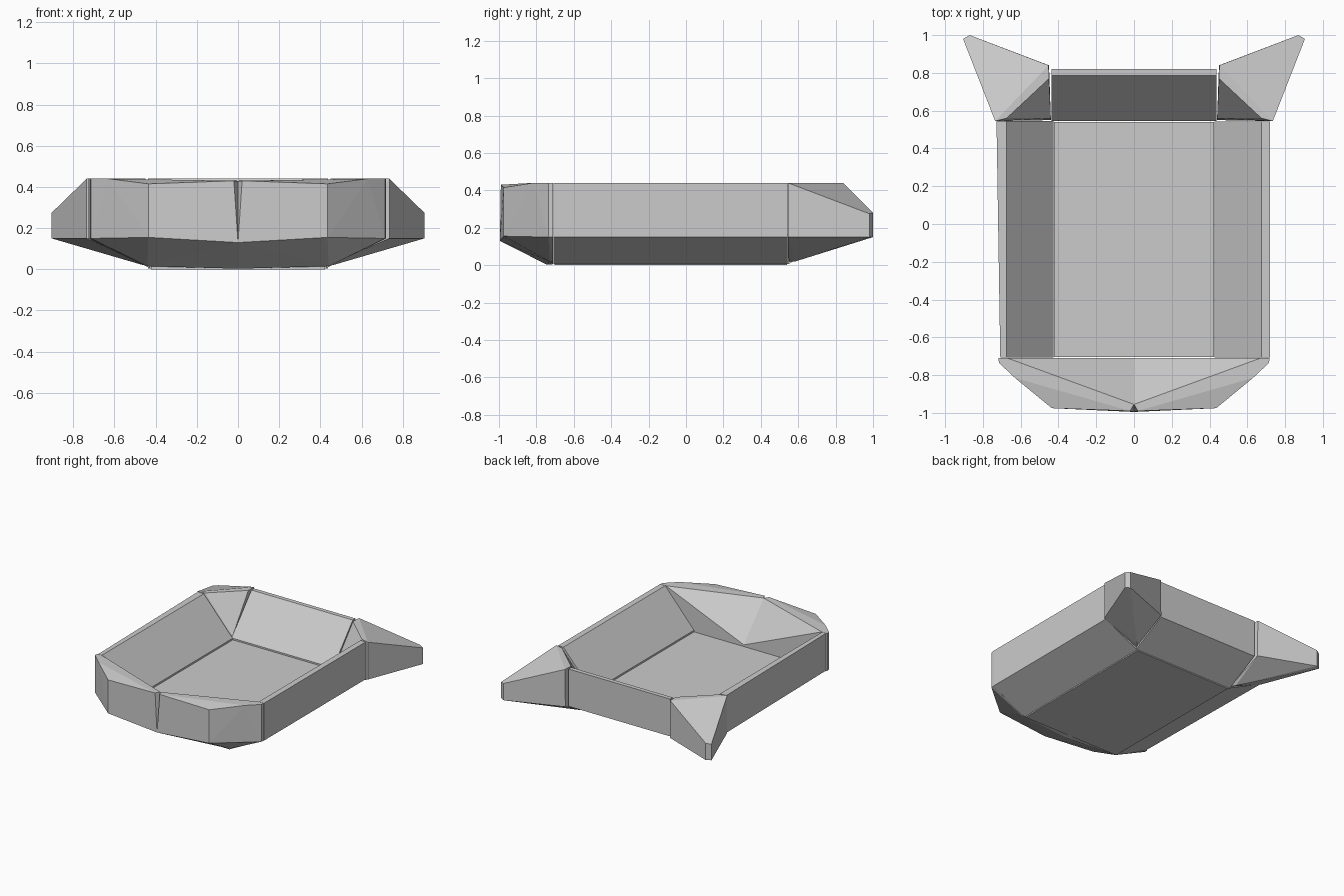
import bpy, bmesh, math


def hull(name, pts, mirror=False):
    """Flat-faced convex panel from its corner points, optionally flipped in x."""
    s = -1 if mirror else 1
    bm = bmesh.new()
    for x, y, z in pts:
        bm.verts.new((s * x, y, z))
    bmesh.ops.convex_hull(bm, input=bm.verts[:])
    loose = [v for v in bm.verts if not v.link_faces]
    bmesh.ops.delete(bm, geom=loose, context='VERTS')
    bmesh.ops.dissolve_limit(bm, angle_limit=math.radians(1), verts=bm.verts[:], edges=bm.edges[:])
    bmesh.ops.recalc_face_normals(bm, faces=bm.faces[:])
    me = bpy.data.meshes.new(name)
    bm.to_mesh(me)
    bm.free()
    ob = bpy.data.objects.new(name, me)
    bpy.context.collection.objects.link(ob)
    return ob


# Thick floor slab
hull("floor", [(x, y, z) for x in (-0.423, 0.423) for y in (-0.704, 0.541) for z in (0, 0.15)])

# Side walls: one cross-section swept along y; the left one tapers slightly at the front
section = [(0.427, 0.005), (0.72, 0.15), (0.72, 0.44), (0.675, 0.44), (0.427, 0.16)]
hull("right_wall", [(x, y, z) for x, z in section for y in (-0.708, 0.542)])
hull("left_wall", [(x + (0.008 if y > 0 else -0.012) * (x > 0.7), y, z)
                   for x, z in section for y in (-0.708, 0.545)], True)

# Back wall: similar cross-section swept along x
back = [(0.545, 0.005), (0.82, 0.15), (0.82, 0.44), (0.787, 0.44), (0.545, 0.16)]
hull("back_wall", [(x, y, z) for y, z in back for x in (-0.436, 0.436)])

# Pointed rear corner: rim strip, inner slope, underside and outward tip
ear = [(0.452, 0.84, 0.44), (0.735, 0.545, 0.44), (0.45, 0.77, 0.44), (0.675, 0.56, 0.44),
       (0.44, 0.56, 0.165), (0.44, 0.55, 0.02), (0.46, 0.585, 0.02),
       (0.45, 0.84, 0.15), (0.735, 0.545, 0.15),
       (0.905, 0.98, 0.275), (0.87, 1.0, 0.28),
       (0.905, 0.98, 0.15), (0.87, 1.0, 0.15)]

# Front half: rim, faceted nose, chin slope, and the notch opening at the centre
nose = [(0.67, -0.71, 0.44), (0.718, -0.71, 0.44), (0.715, -0.735, 0.44), (0.63, -0.815, 0.44),
        (0.435, -0.975, 0.415), (0.02, -0.99, 0.43), (0.0, -0.955, 0.43),
        (0.718, -0.71, 0.15), (0.715, -0.735, 0.15), (0.435, -0.975, 0.155), (0.0, -0.995, 0.13),
        (0.435, -0.71, 0.16), (0.0, -0.71, 0.16),
        (0.44, -0.71, 0.015), (0.44, -0.73, 0.02),
        (0.0, -0.71, 0.005), (0.0, -0.745, 0.003)]

for side, flip in (("right", False), ("left", True)):
    hull(side + "_rear_corner", ear, flip)
    hull(side + "_front_panel", nose, flip)
